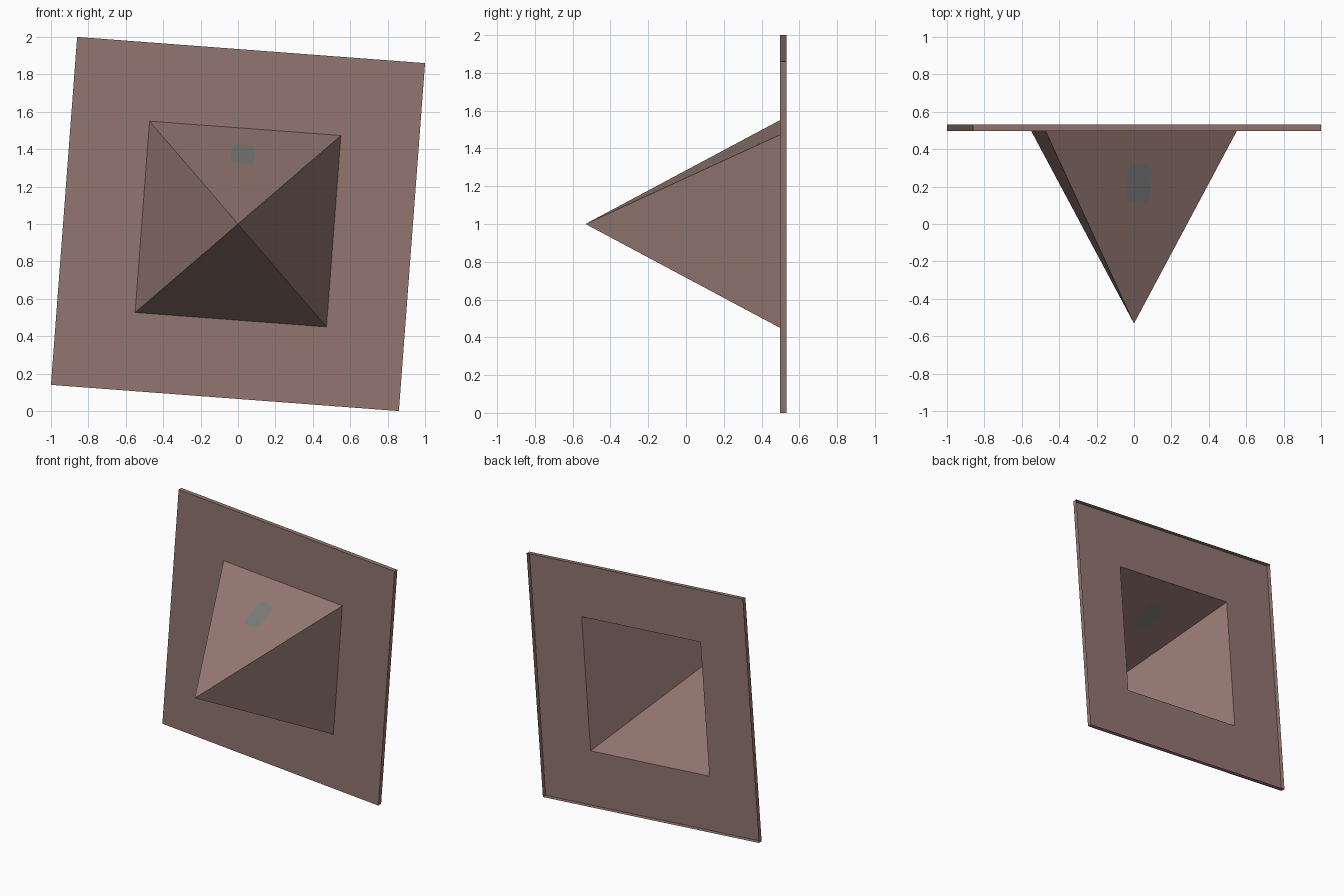
import bpy, bmesh, math
from mathutils import Vector, Matrix

if "Cube" in bpy.data.objects:
    bpy.data.objects.remove(bpy.data.objects["Cube"])

TILT = math.radians(4.3)
SIDE = 0.9327      # half side of the plate
BASE = 0.513       # half side of the pyramid base
FRONT, BACK = 0.498, 0.532


def material(name, color):
    m = bpy.data.materials.new(name)
    m.diffuse_color = (*color, 1)
    m.use_nodes = True
    m.node_tree.nodes["Principled BSDF"].inputs["Base Color"].default_value = m.diffuse_color
    return m


bm = bmesh.new()
corners = [(-1, -1), (1, -1), (1, 1), (-1, 1)]


def ring(half, y):
    return [bm.verts.new((x * half, y, z * half)) for x, z in corners]


# Thin sheet: plate with a hollow pyramid in front and a short flange folded back
flange = ring(SIDE, BACK)
rim = ring(SIDE, FRONT)
base = ring(BASE, FRONT)
apex = bm.verts.new((0, -BACK, 0))
for i in range(4):
    j = (i + 1) % 4
    bm.faces.new((flange[i], flange[j], rim[j], rim[i]))
    bm.faces.new((rim[i], rim[j], base[j], base[i]))
    bm.faces.new((base[i], base[j], apex))
bm.normal_update()

# Patch: octagon cut into the upper pyramid wall
HW, HH, CZ, CUT = 0.064, 0.05, 0.373, 0.017
sides = [(Vector((sx, 0, 0)), HW) for sx in (-1, 1)]
sides += [(Vector((0, 0, sz)), HH) for sz in (-1, 1)]
sides += [(Vector((sx, 0, sz)).normalized(), (HW + HH - CUT) / math.sqrt(2))
          for sx in (-1, 1) for sz in (-1, 1)]
center = Vector((0, 0, CZ))


def on_upper_wall(f):
    c = f.calc_center_median()
    return abs(f.normal.y) < 0.9 and abs(f.normal.z) > 0.5 and abs(c.x) < c.z < BASE


for n, d in sides:
    faces = [f for f in bm.faces if on_upper_wall(f)]
    geom = faces + list({e for f in faces for e in f.edges}) + list({v for f in faces for v in f.verts})
    bmesh.ops.bisect_plane(bm, geom=geom, plane_co=center + n * d, plane_no=n)
for f in bm.faces:
    off = f.calc_center_median() - center
    if on_upper_wall(f) and all(off.dot(n) < d for n, d in sides):
        f.material_index = 1

# Tilt and lift onto the ground
bm.transform(Matrix.Translation((0, 0, 1)) @ Matrix.Rotation(TILT, 4, 'Y'))
mesh = bpy.data.meshes.new("pyramid_panel")
bm.to_mesh(mesh)
bm.free()
mesh.materials.append(material("dusty brown", (0.29, 0.18, 0.16)))
mesh.materials.append(material("grey teal", (0.19, 0.195, 0.185)))
bpy.context.collection.objects.link(bpy.data.objects.new("pyramid_panel", mesh))
